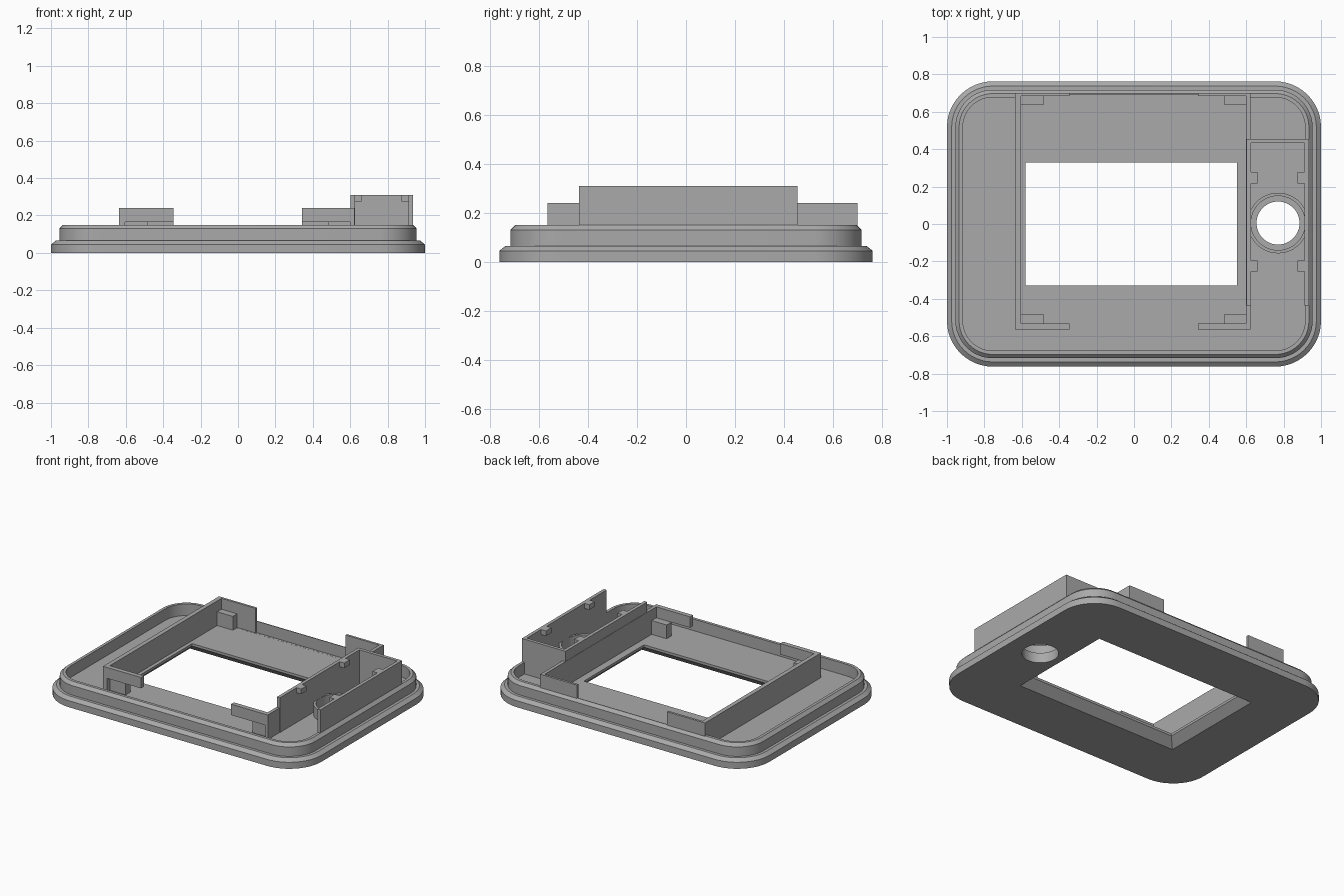
import bpy, bmesh, math

if "Cube" in bpy.data.objects:
    bpy.data.objects.remove(bpy.data.objects["Cube"])

grey = bpy.data.materials.new("grey_plastic")
grey.diffuse_color = (0.4, 0.4, 0.4, 1)
grey.use_nodes = True
grey.node_tree.nodes["Principled BSDF"].inputs["Base Color"].default_value = grey.diffuse_color

FLOOR, CLIP_Z, CLIP_TOP, BOX_TOP = 0.07, 0.165, 0.24, 0.31


def make(name, bm):
    bmesh.ops.recalc_face_normals(bm, faces=bm.faces)
    me = bpy.data.meshes.new(name)
    bm.to_mesh(me)
    bm.free()
    me.materials.append(grey)
    ob = bpy.data.objects.new(name, me)
    bpy.context.collection.objects.link(ob)
    return ob


def smooth(ob):
    bpy.ops.object.select_all(action='DESELECT')
    bpy.context.view_layer.objects.active = ob
    ob.select_set(True)
    bpy.ops.object.shade_smooth_by_angle(angle=math.radians(30))


def loft(name, rings, closed=False):
    """Skin a stack of equal-length point loops, capped or joined end to end."""
    bm = bmesh.new()
    vs = [[bm.verts.new(p) for p in r] for r in rings]
    n = len(vs[0])
    pairs = list(zip(vs, vs[1:]))
    if closed:
        pairs.append((vs[-1], vs[0]))
    else:
        bm.faces.new(vs[0])
        bm.faces.new(vs[-1])
    for a, b in pairs:
        for i in range(n):
            j = (i + 1) % n
            bm.faces.new((a[i], a[j], b[j], b[i]))
    return make(name, bm)


def box(name, x0, x1, y0, y1, z0, z1):
    def ring(z):
        return [(x0, y0, z), (x1, y0, z), (x1, y1, z), (x0, y1, z)]
    return loft(name, [ring(z0), ring(z1)])


def rounded(inset, z, seg=12):
    hx, hy, r = 1 - inset, 0.7625 - inset, 0.245 - inset
    pts = []
    for k, (sx, sy) in enumerate([(1, 1), (-1, 1), (-1, -1), (1, -1)]):
        for i in range(seg + 1):
            t = math.pi / 2 * (k + i / seg)
            pts.append((sx * (hx - r) + r * math.cos(t),
                        sy * (hy - r) + r * math.sin(t), z))
    return pts


def circle(r, z, n=48):
    return [(0.77 + r * math.cos(2 * math.pi * i / n),
             0.005 + r * math.sin(2 * math.pi * i / n), z) for i in range(n)]


def window(grow, z):
    x0, x1, y = -0.58 - grow, 0.55 + grow, 0.328 + grow
    return [(x0, -y, z), (x1, -y, z), (x1, y, z), (x0, y, z)]


# Stepped plate with a raised rim
plate = loft("cover_plate", [rounded(i, z) for i, z in [
    (0, 0), (0, 0.045), (0.025, 0.065), (0.045, 0.065), (0.045, 0.13),
    (0.065, 0.15), (0.085, 0.15), (0.085, FLOOR)]])

# Openings: flared window, round button hole, shallow pocket in the back rim
cutters = [
    loft("window_cutter", [window(0.073, -0.016), window(0, 0.053), window(0, 0.12)]),
    loft("button_hole_cutter", [circle(0.115, -0.05), circle(0.115, 0.12)]),
    box("rim_pocket_cutter", -0.6, 0.6, 0.6, 0.692, FLOOR + 0.0005, 0.3),
]
for c in cutters:
    m = plate.modifiers.new(c.name, 'BOOLEAN')
    m.object = c
    m.solver = 'EXACT'
    c.hide_render = True
    c.hide_viewport = True
smooth(plate)

# Frame side walls
box("left_wall", -0.635, -0.605, -0.565, 0.7, FLOOR, CLIP_TOP)
box("right_wall", 0.6, 0.623, -0.565, 0.7, FLOOR, CLIP_TOP)

# Corner clips and the support blocks under them
for side, a, b, c, d in [("left", -0.635, -0.345, -0.605, -0.485),
                         ("right", 0.342, 0.623, 0.485, 0.6)]:
    box(side + "_front_clip", a, b, -0.565, -0.533, CLIP_Z, CLIP_TOP)
    box(side + "_front_block", c, d, -0.533, -0.482, FLOOR, CLIP_Z)
    box(side + "_back_clip", a, b, 0.684, 0.7, FLOOR, CLIP_TOP)
    box(side + "_back_block", c, d, 0.637, 0.684, FLOOR, CLIP_Z)

# Button compartment, open at the front
box("compartment_left_wall", 0.602, 0.625, -0.437, 0.455, FLOOR, BOX_TOP)
box("compartment_right_wall", 0.912, 0.935, -0.437, 0.455, FLOOR, BOX_TOP)
box("compartment_back_wall", 0.602, 0.935, 0.432, 0.455, FLOOR, BOX_TOP)
for y0, y1, row in [(-0.253, -0.195, "front"), (0.217, 0.278, "back")]:
    box(row + "_left_tab", 0.625, 0.66, y0, y1, 0.275, BOX_TOP)
    box(row + "_right_tab", 0.875, 0.912, y0, y1, 0.275, BOX_TOP)

# Thin ring round the button hole
smooth(loft("button_ring", [circle(0.162, FLOOR), circle(0.162, 0.14),
                            circle(0.145, 0.14), circle(0.145, FLOOR)], closed=True))
